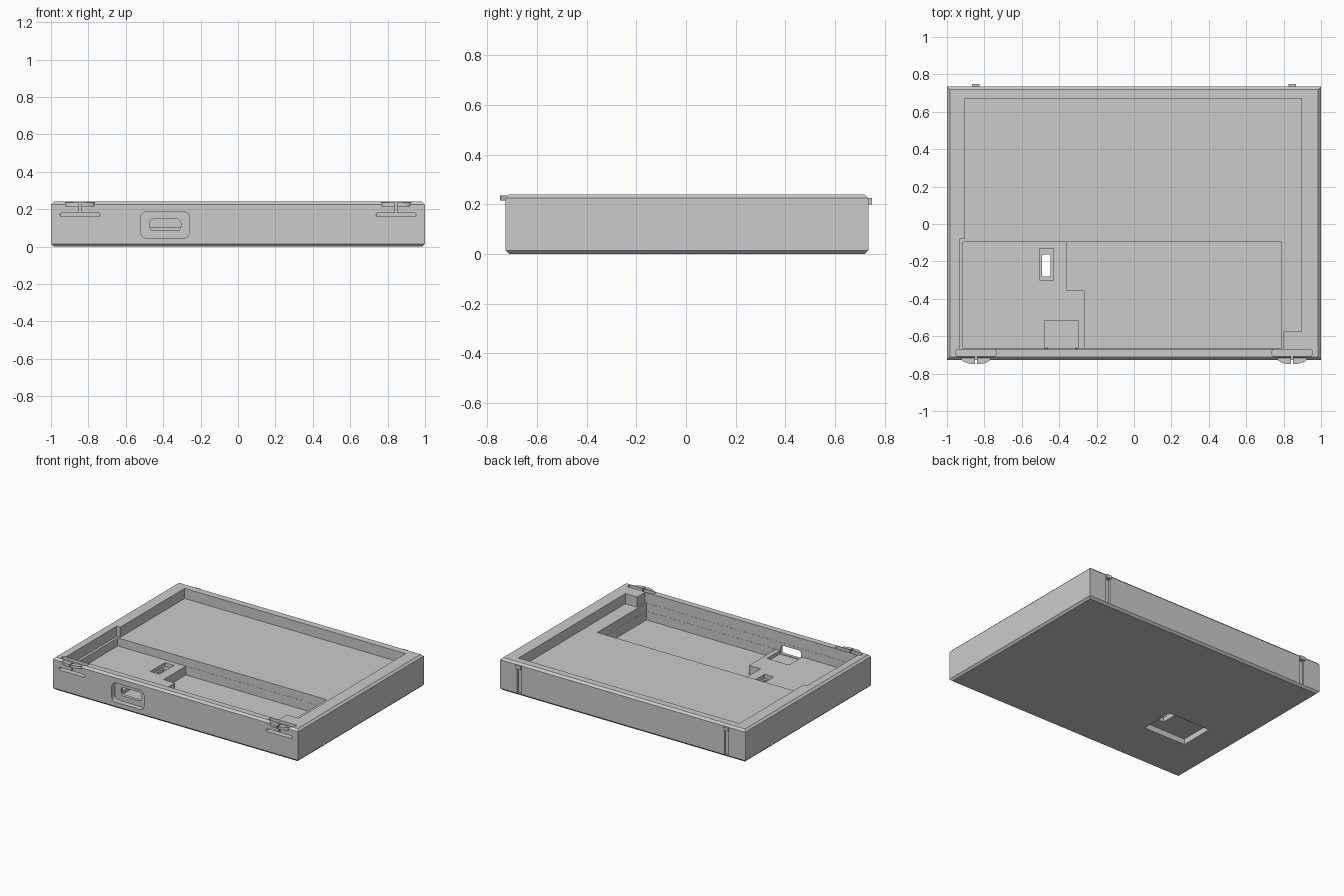
import bpy, bmesh, math

old = bpy.data.objects.get("Cube")
if old:
    bpy.data.objects.remove(old, do_unlink=True)

grey = bpy.data.materials.new("plain_grey")
grey.use_nodes = True
COLOUR = (0.6, 0.6, 0.6, 1)
grey.diffuse_color = COLOUR
grey.node_tree.nodes["Principled BSDF"].inputs["Base Color"].default_value = COLOUR


def finish(name, bm):
    bmesh.ops.recalc_face_normals(bm, faces=bm.faces)
    mesh = bpy.data.meshes.new(name)
    bm.to_mesh(mesh)
    bm.free()
    mesh.materials.append(grey)
    obj = bpy.data.objects.new(name, mesh)
    bpy.context.collection.objects.link(obj)
    return obj


def prism(name, points, axis, lo, hi):
    """Extrude a flat outline along z or y."""
    bm = bmesh.new()
    up = axis == "z"
    face = bm.faces.new([bm.verts.new((u, v, lo) if up else (u, lo, v)) for u, v in points])
    moved = bmesh.ops.extrude_face_region(bm, geom=[face])["geom"]
    step = (0, 0, hi - lo) if up else (0, hi - lo, 0)
    bmesh.ops.translate(bm, verts=[g for g in moved if isinstance(g, bmesh.types.BMVert)], vec=step)
    return finish(name, bm)


def rect(u0, u1, v0, v1):
    return [(u0, v0), (u1, v0), (u1, v1), (u0, v1)]


def rounded(u0, u1, v0, v1, r, n=6):
    corners = [(u1 - r, v1 - r), (u0 + r, v1 - r), (u0 + r, v0 + r), (u1 - r, v0 + r)]
    return [(u + r * math.cos(a), v + r * math.sin(a))
            for k, (u, v) in enumerate(corners)
            for a in [math.pi / 2 * (k + i / n) for i in range(n + 1)]]


# Outer shell: block with chamfered top and bottom rims
FRONT, BACK, TOP = -0.727, 0.735, 0.24
body = prism("case_body", rect(-1, 1, FRONT, BACK), "z", 0, TOP)
bm = bmesh.new()
bm.from_mesh(body.data)
rims = [e for e in bm.edges if abs(e.verts[0].co.z - e.verts[1].co.z) < 0.01]
bmesh.ops.bevel(bm, geom=rims, offset=0.015, segments=1, affect="EDGES")
bm.to_mesh(body.data)
bm.free()


def cut(points, axis, lo, hi):
    cutter = prism("cutter", points, axis, lo, hi)
    cutter.hide_render = True
    mod = body.modifiers.new("cut", "BOOLEAN")
    mod.operation, mod.solver, mod.object = "DIFFERENCE", "EXACT", cutter
    bpy.context.view_layer.objects.active = body
    bpy.ops.object.modifier_apply(modifier=mod.name)
    bpy.data.objects.remove(cutter, do_unlink=True)


# Shallow tray with a stepped outline
cut([(-0.904, 0.67), (-0.904, -0.08), (-0.933, -0.08), (-0.933, -0.667), (0.80, -0.667),
     (0.80, -0.574), (0.896, -0.574), (0.896, 0.67)], "z", 0.165, 0.4)
# Deeper pocket down to the raised platform, then down to its floor
cut(rect(-0.914, 0.789, -0.666, -0.095), "z", 0.105, 0.3)
cut([(-0.358, -0.096), (-0.358, -0.355), (-0.265, -0.355), (-0.265, -0.665),
     (0.788, -0.665), (0.788, -0.096)], "z", 0.04, 0.2)
# Socket bay in the platform, and its opening in the front wall
cut(rect(-0.479, -0.30, -0.664, -0.515), "z", 0.08, 0.15)
cut(rounded(-0.521, -0.258, 0.045, 0.187, 0.035), "y", -0.8, -0.687)
cut(rounded(-0.471, -0.306, 0.085, 0.147, 0.02), "y", -0.75, -0.62)
# Stepped switch hole and the recess under the base
cut(rect(-0.505, -0.43, -0.30, -0.13), "z", 0.075, 0.2)
cut(rect(-0.745, -0.40, -0.365, -0.11), "z", -0.1, 0.042)
cut(rect(-0.492, -0.447, -0.28, -0.162), "z", 0.02, 0.15)

for side, word in ((-1, "right"), (1, "left")):
    cx = side * 0.845
    # Slots that free the two springy front tongues
    cut(rounded(cx - 0.106, cx + 0.106, -0.707, -0.672, 0.008, 3), "z", 0.161, 0.3)
    cut(rounded(cx - 0.106, cx + 0.106, 0.16, 0.18, 0.008, 3), "y", -0.8, -0.69)
    cut(rect(cx - 0.005, cx + 0.005, 0.17, 0.3), "y", -0.8, -0.69)
    # Curved catches on the tongues
    for half, label in ((-1, "a"), (1, "b")):
        arc = [(cx + half * (0.005 + 0.075 * math.sin(t)), -0.716 - 0.033 * math.cos(t))
               for t in [math.pi / 2 * i / 8 for i in range(9)]]
        arc.append((cx + half * 0.005, -0.716))
        prism(f"{word}_front_catch_{label}", arc, "z", 0.215, 0.235)
    # Rear groove with a small lug above it
    cut(rect(cx - 0.018, cx + 0.018, 0.016, 0.2), "y", BACK - 0.015, 0.8)
    prism(f"{word}_rear_lug", rect(cx - 0.02, cx + 0.02, 0.2, 0.226), "y", 0.72, 0.749)
